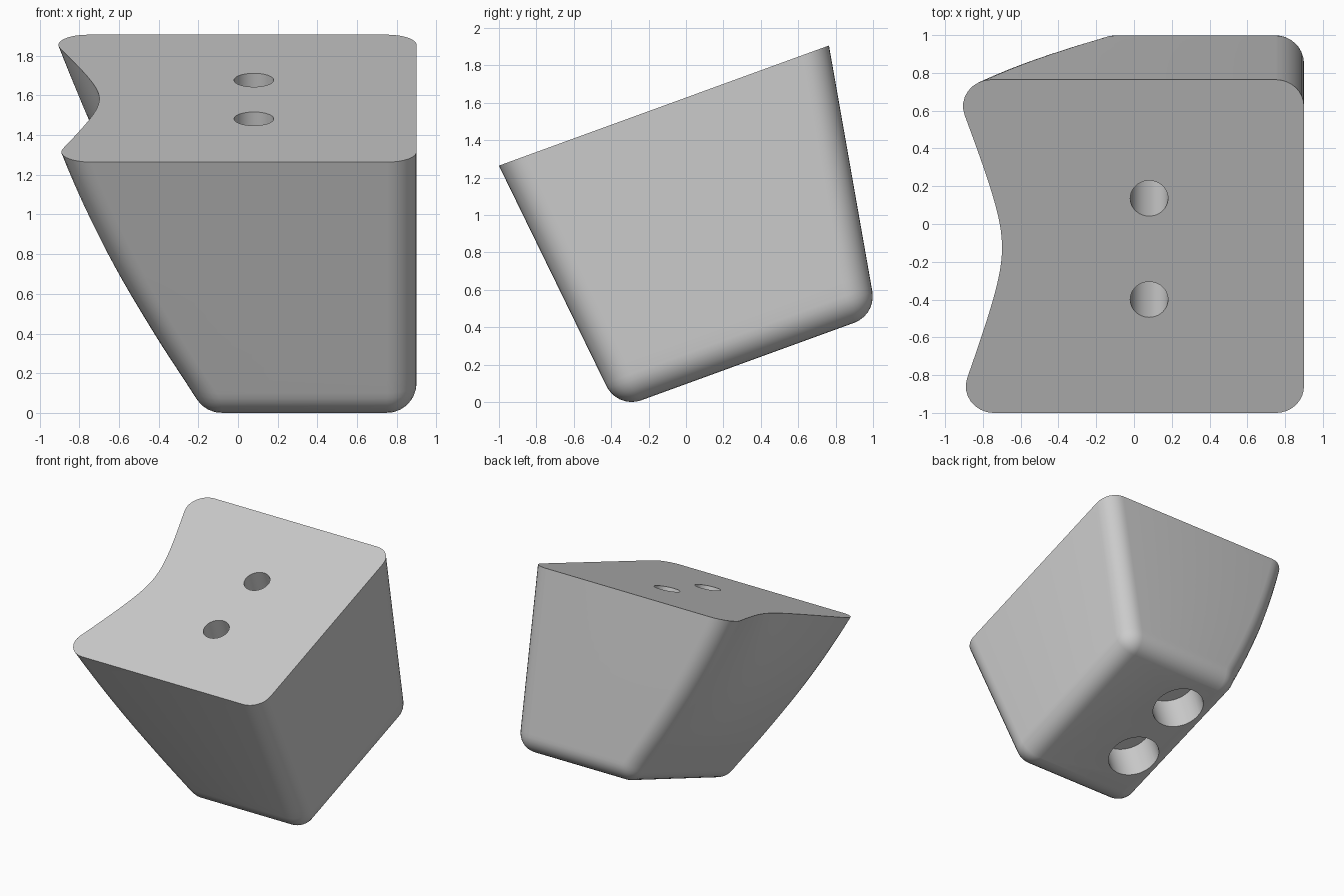
import bpy, bmesh
from math import radians, sin, cos, tan, atan, sqrt, pi
from mathutils import Vector

cube = bpy.data.objects.get("Cube")
if cube:
    bpy.data.objects.remove(cube, do_unlink=True)

TILT = radians(20)
DEPTH, R = 1.439, 0.15           # block depth below its top face, edge radius
HALF = 0.939                     # half length of the top face
FRONT, BACK = radians(6), radians(10)
SLOPE = 0.594                    # slant of the scooped side


def inset(d, a):
    """Extra inward offset of a wall tapering by angle a, for the bottom rounding."""
    if d <= DEPTH - R + R * sin(a):
        return 0
    centre = (DEPTH - R) * tan(a) + R / cos(a)
    return centre - sqrt(max(0, R * R - (d - DEPTH + R) ** 2)) - d * tan(a)


def scoop_x(u, d):
    """Slanted side with a rounded V groove that fades out downwards."""
    edge = -0.435 + (d - 1) * SLOPE + 0.11 * max(0, 0.8 - d) ** 2
    fade = max(0, 1 - d / 1.1) ** 1.5
    groove = 0.26 - 0.36 * (sqrt(u * u + 0.0625) - 0.25)
    return edge + fade * groove - 0.01 * u + inset(d, atan(SLOPE))


def fillet(corner, before, after, r, steps=8):
    d1, d2 = (before - corner).normalized(), (after - corner).normalized()
    half = d1.angle(d2) / 2
    mid = corner + (d1 + d2).normalized() * r / sin(half)
    a, b = corner + d1 * r / tan(half) - mid, corner + d2 * r / tan(half) - mid
    sweep = a.angle(b)
    return [mid + (a * sin(sweep * (1 - i / steps)) + b * sin(sweep * i / steps)) / sin(sweep)
            for i in range(steps + 1)]


def outline(d):
    r = R if d <= DEPTH - R else max(0.004, sqrt(max(0, R * R - (d - DEPTH + R) ** 2)))
    uf = -HALF + d * tan(FRONT) + inset(d, FRONT)
    ub = HALF - d * tan(BACK) - inset(d, BACK)
    right = 0.9 - inset(d, 0)
    side = lambda u: Vector((scoop_x(u, d), u))
    fl, fr = side(uf), Vector((right, uf))
    br, bl = Vector((right, ub)), side(ub)
    start = fillet(fl, side(uf + 0.2), fr, r)
    end = fillet(bl, br, side(ub - 0.2), r)
    pts = start + fillet(fr, fl, br, r) + fillet(br, fr, bl, r) + end
    hi, lo = end[-1].y, start[0].y
    pts += [side(hi + (lo - hi) * i / 32) for i in range(1, 32)]
    return pts


def make_object(name, bm, mat):
    bmesh.ops.recalc_face_normals(bm, faces=bm.faces)
    mesh = bpy.data.meshes.new(name)
    bm.to_mesh(mesh)
    bm.free()
    mesh.materials.append(mat)
    ob = bpy.data.objects.new(name, mesh)
    bpy.context.collection.objects.link(ob)
    ob.location = (0, -0.118, 1.585)
    ob.rotation_euler.x = TILT
    return ob


def skin(bm, rings):
    """Join closed rings of points and cap both ends."""
    loops = [[bm.verts.new(p) for p in ring] for ring in rings]
    n = len(loops[0])
    for a, b in zip(loops, loops[1:]):
        for i in range(n):
            bm.faces.new((a[i], a[(i + 1) % n], b[(i + 1) % n], b[i]))
    bm.faces.new(loops[0])
    bm.faces.new(loops[-1])


grey = bpy.data.materials.new("light grey")
grey.use_nodes = True
colour = (0.6, 0.6, 0.6, 1)
grey.diffuse_color = colour
grey.node_tree.nodes["Principled BSDF"].inputs["Base Color"].default_value = colour

# Block: stacked outlines, with a rounded bottom
levels = [(DEPTH - R) * i / 18 for i in range(18)]
levels += [DEPTH - R + R * sin(pi / 2 * i / 8) for i in range(9)]
bm = bmesh.new()
skin(bm, [[(p.x, p.y, -d) for p in outline(d)] for d in levels])
block = make_object("block", bm, grey)

# Two counterbored screw holes
bm = bmesh.new()
ledge = 0.29 - DEPTH
for u in (0.27, -0.3):
    profile = [(0.1, 0.2), (0.1, ledge), (0.2, ledge), (0.2, -DEPTH - 0.2)]
    skin(bm, [[(0.08 + r * cos(2 * pi * i / 48), u + r * sin(2 * pi * i / 48), z)
               for i in range(48)] for r, z in profile])
cutter = make_object("hole_cutter", bm, grey)
cutter.hide_render = True

cut = block.modifiers.new("screw holes", "BOOLEAN")
cut.operation = "DIFFERENCE"
cut.solver = "EXACT"
cut.object = cutter
bpy.ops.object.select_all(action="DESELECT")
block.select_set(True)
bpy.context.view_layer.objects.active = block
bpy.ops.object.modifier_apply(modifier=cut.name)
bpy.data.objects.remove(cutter, do_unlink=True)
bpy.ops.object.shade_smooth_by_angle(angle=radians(30))
